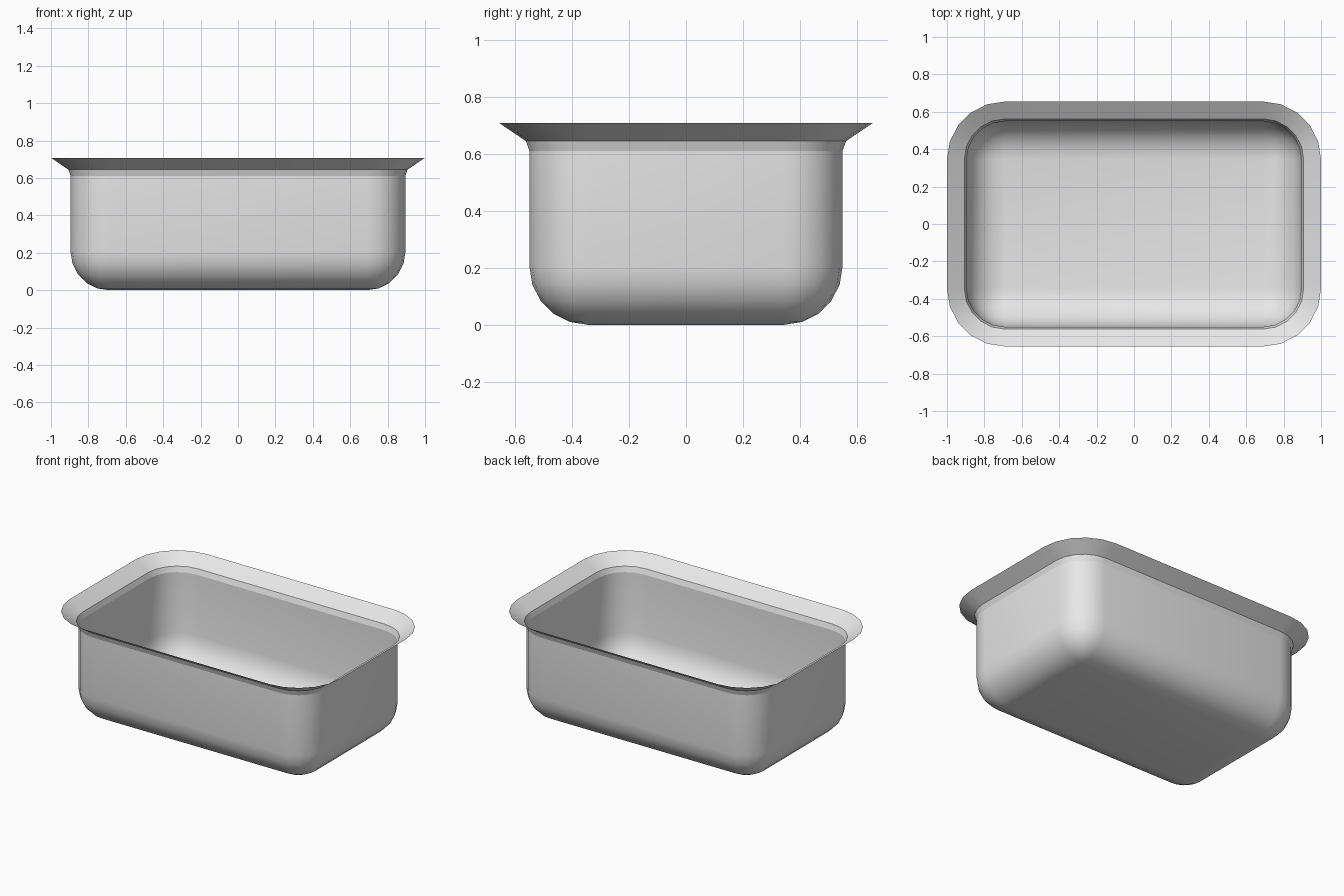
import bpy
import bmesh
import math

cube = bpy.data.objects.get("Cube")
if cube:
    bpy.data.objects.remove(cube, do_unlink=True)

CORE_X, CORE_Y = 0.69, 0.345   # centres of the rounded corners
FILLET = 0.205                 # wall and floor rounding
SEGMENTS = 5
BAND_Z, LIP_Z, RIM_Z = 0.61, 0.645, 0.708

grey = bpy.data.materials.new("light grey")
grey.use_nodes = True
colour = (0.8, 0.8, 0.8, 1)
grey.diffuse_color = colour
grey.node_tree.nodes["Principled BSDF"].inputs["Base Color"].default_value = colour


def quarter(i):
    return math.pi / 2 * i / SEGMENTS


def rounded_ring(bm, radius, z):
    """Rounded rectangle offset outward from the core by radius."""
    ring = []
    for k, (sx, sy) in enumerate([(1, 1), (-1, 1), (-1, -1), (1, -1)]):
        for i in range(SEGMENTS + 1):
            a = k * math.pi / 2 + quarter(i)
            ring.append(bm.verts.new((sx * CORE_X + radius * math.cos(a),
                                      sy * CORE_Y + radius * math.sin(a), z)))
    return ring


# Profile: rounded floor edge, straight wall, narrow band, flared rim
profile = [(FILLET * math.sin(quarter(i)), FILLET * (1 - math.cos(quarter(i))))
           for i in range(SEGMENTS + 1)]
profile += [(FILLET, BAND_Z), (0.217, LIP_Z), (0.31, RIM_Z)]

bm = bmesh.new()
rings = [rounded_ring(bm, r, z) for r, z in profile]
for low, high in zip(rings, rings[1:]):
    for i in range(len(low)):
        j = (i + 1) % len(low)
        bm.faces.new((low[i], low[j], high[j], high[i]))

# Floor
floor = [rings[0][k * (SEGMENTS + 1)] for k in range(4)]
bm.faces.new(floor[::-1])
bmesh.ops.remove_doubles(bm, verts=bm.verts[:], dist=0.0005)

# Smooth shell with creases at the band and the foot of the rim
for f in bm.faces:
    f.smooth = True
for e in bm.edges:
    if any(all(abs(v.co.z - z) < 0.001 for v in e.verts) for z in (BAND_Z, LIP_Z)):
        e.smooth = False

mesh = bpy.data.meshes.new("basin")
bm.to_mesh(mesh)
bm.free()
mesh.materials.append(grey)
basin = bpy.data.objects.new("basin", mesh)
bpy.context.collection.objects.link(basin)
